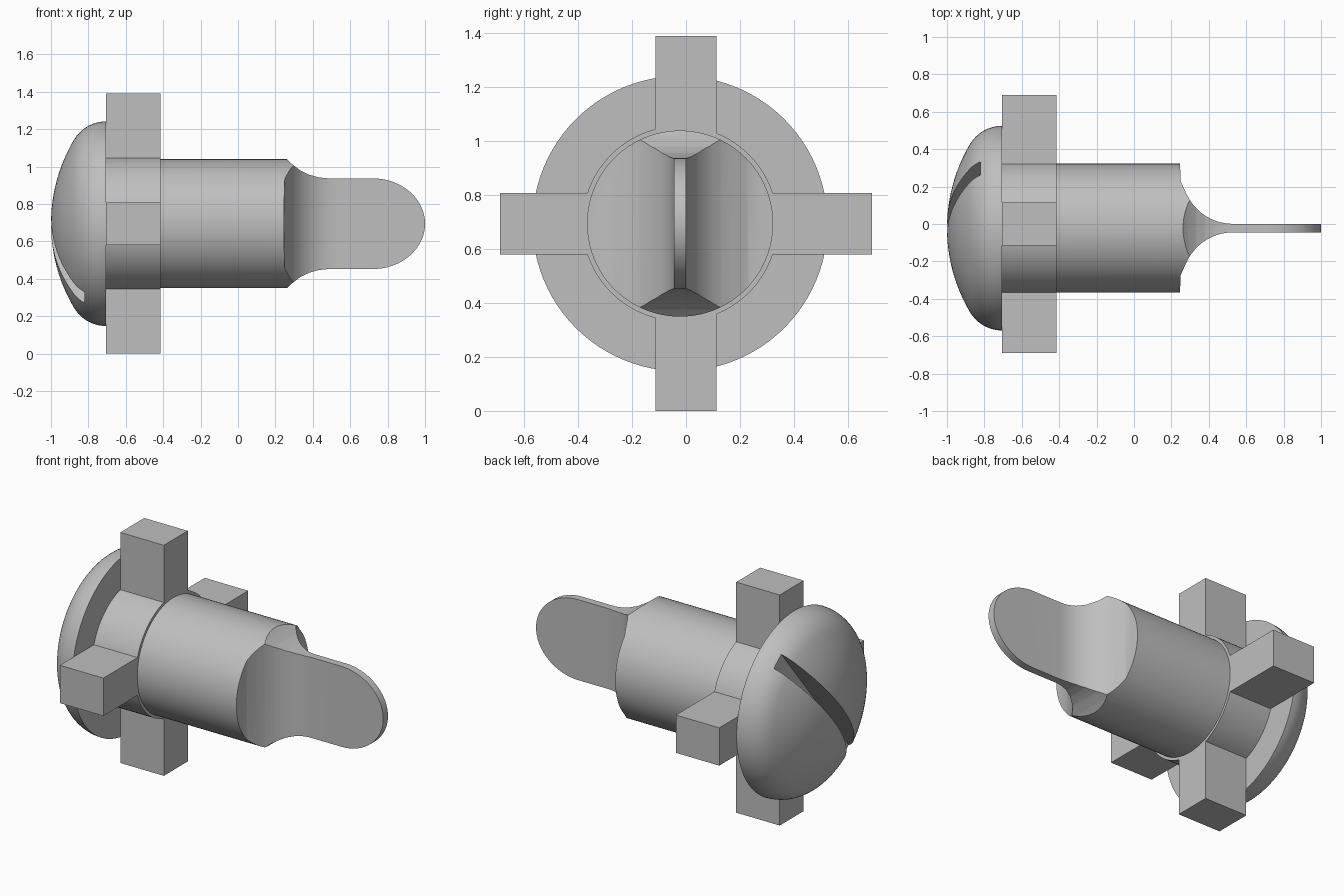
import bpy, bmesh, math
from mathutils import Matrix

if "Cube" in bpy.data.objects:
    bpy.data.objects.remove(bpy.data.objects["Cube"])

CY, CZ = -0.022, 0.695      # axis of the turned parts, running along x

grey = bpy.data.materials.new("plain grey")
grey.diffuse_color = (0.52, 0.52, 0.52, 1)
grey.use_nodes = True
grey.node_tree.nodes["Principled BSDF"].inputs["Base Color"].default_value = grey.diffuse_color


def add_object(name, bm):
    bmesh.ops.recalc_face_normals(bm, faces=bm.faces)
    mesh = bpy.data.meshes.new(name)
    bm.to_mesh(mesh)
    bm.free()
    mesh.materials.append(grey)
    obj = bpy.data.objects.new(name, mesh)
    bpy.context.collection.objects.link(obj)
    return obj


def turned(name, profile, sides=96):
    """Revolve (x, radius) points around the x axis line."""
    bm = bmesh.new()
    rings = []
    for x, r in profile:
        angles = [2 * math.pi * i / sides for i in range(sides)] if r else [0]
        rings.append([bm.verts.new((x, CY + r * math.cos(a), CZ + r * math.sin(a))) for a in angles])
    for a, b in zip(rings, rings[1:]):
        for i in range(sides):
            j = (i + 1) % sides
            if len(a) == 1:
                bm.faces.new((a[0], b[i], b[j]))
            else:
                bm.faces.new((a[i], a[j], b[j], b[i]))
    for ring in (rings[0], rings[-1]):
        if len(ring) > 1:
            bm.faces.new(ring)
    return add_object(name, bm)


def prism(name, half, upright):
    """Mirror (x, half width) points and extrude along z (upright) or y."""
    outline = half + [(x, -h) for x, h in reversed(half) if h]
    bm = bmesh.new()
    ends = []
    for d in (-0.6, 0.6):
        ends.append([bm.verts.new((x, CY + h, CZ + d) if upright else (x, CY + d, CZ + h))
                     for x, h in outline])
    for end in ends:
        bm.faces.new(end)
    n = len(outline)
    for i in range(n):
        j = (i + 1) % n
        bm.faces.new((ends[0][i], ends[0][j], ends[1][j], ends[1][i]))
    return add_object(name, bm)


def box(name, centre, size, tilt=0):
    bm = bmesh.new()
    bmesh.ops.create_cube(bm, size=1, matrix=Matrix.Translation(centre)
                          @ Matrix.Rotation(tilt, 4, 'X') @ Matrix.Diagonal((*size, 1)))
    return add_object(name, bm)


def combine(obj, tool, operation):
    mod = obj.modifiers.new("combine", 'BOOLEAN')
    mod.operation, mod.solver, mod.object = operation, 'EXACT', tool
    bpy.context.view_layer.objects.active = obj
    bpy.ops.object.modifier_apply(modifier=mod.name)
    bpy.data.objects.remove(tool)


def smooth(obj):
    bpy.ops.object.select_all(action='DESELECT')
    obj.select_set(True)
    bpy.context.view_layer.objects.active = obj
    bpy.ops.object.shade_smooth_by_angle(angle=math.radians(25))


# Domed head: shallow dome running into a rounded rim, with a slanted slot
R, rim, rim_angle = 0.882, 0.2, math.radians(30.4)
dome = [(-1 + R * (1 - math.cos(t)), R * math.sin(t))
        for t in (rim_angle * i / 12 for i in range(13))]
edge = [(-0.705 - rim * math.cos(t), 0.347 + rim * math.sin(t))
        for t in (rim_angle + (math.pi / 2 - rim_angle) * i / 12 for i in range(1, 13))]
head = turned("slotted_head", dome + edge)
slot = box("slot_cutter", (-0.97, CY, CZ), (0.3, 1.4, 0.092), math.radians(51))
combine(head, slot, 'DIFFERENCE')
smooth(head)

# Cross collar: round hub with four square arms
collar = turned("cross_collar", [(-0.705, 0.362), (-0.415, 0.362)])
for size in ((0.29, 0.228, 1.39), (0.29, 1.38, 0.228)):
    combine(collar, box("arm", (-0.56, 0, CZ), size), 'UNION')
smooth(collar)

# Shaft scooped from both sides down to a thin round-ended tongue
shaft = turned("shaft_and_tongue", [(-0.7, 0.345), (1.1, 0.345)])
scoop = [(-0.8, 0.45), (0.244, 0.45), (0.245, 0.36), (0.25, 0.25)]
scoop += [(0.53 - 0.274 * math.cos(t), 0.2965 - 0.274 * math.sin(t))
          for t in (math.pi / 2 * i / 14 for i in range(4, 15))]
combine(shaft, prism("scoop_shape", scoop + [(1.05, 0.0225)], True), 'INTERSECT')
tongue = [(-0.8, 0.45), (0.21, 0.45), (0.262, 0.345), (0.29, 0.318), (0.33, 0.287),
          (0.38, 0.262), (0.43, 0.248), (0.48, 0.2425)]
tongue += [(0.72 + 0.28 * math.sin(t), 0.2425 * math.cos(t))
           for t in (math.pi / 2 * i / 16 for i in range(16))] + [(1.0, 0)]
combine(shaft, prism("tongue_shape", tongue, False), 'INTERSECT')
smooth(shaft)
